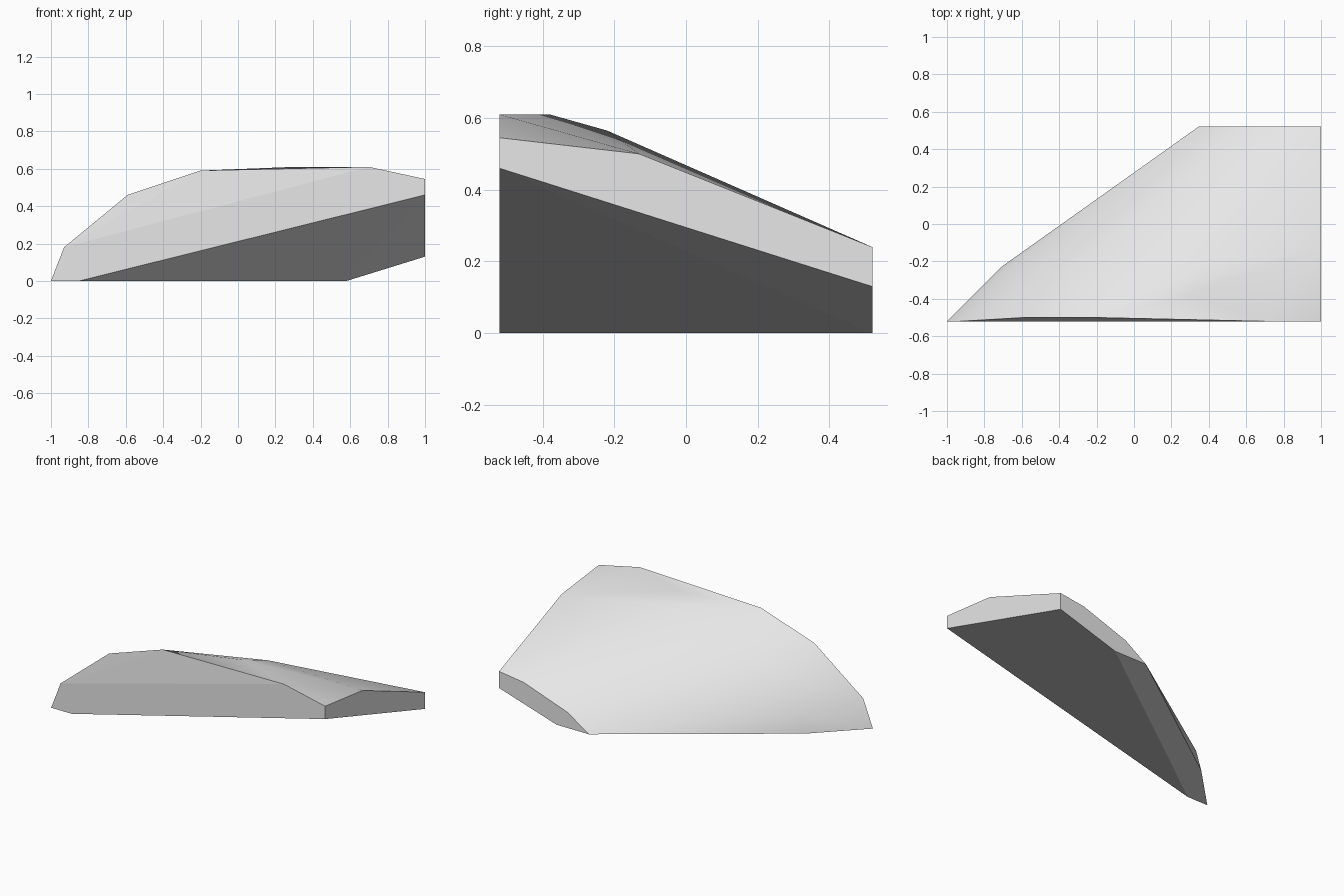
import bpy
import bmesh
import math

cube = bpy.data.objects.get("Cube")
if cube:
    bpy.data.objects.remove(cube, do_unlink=True)


def make_material(name, rgb):
    mat = bpy.data.materials.new(name)
    mat.use_nodes = True
    mat.diffuse_color = (*rgb, 1)
    mat.node_tree.nodes["Principled BSDF"].inputs["Base Color"].default_value = (*rgb, 1)
    return mat


HALF = 0.52  # half depth

# Cross-section ribs from front to back, each running from the low side to the tall end
front_rib = [(-1, -HALF, 0), (-0.93, -HALF, 0.18), (-0.59, -0.5, 0.46),
             (-0.2, -0.5, 0.59), (0.7, -HALF, 0.61), (1, -HALF, 0.545)]
crown = [(0.3, -0.38, 0.61)]
middle_rib = [(-0.71, -0.23, 0), (-0.67, -0.23, 0.12), (-0.37, -0.23, 0.385),
              (0.37, -0.22, 0.565), (1, -0.13, 0.5)]
back_rib = [(0.345, HALF, 0), (0.5, HALF, 0.103), (0.82, HALF, 0.215), (1, HALF, 0.24)]

# Corners of the sloping underside
underside = [(-0.85, -HALF, 0), (1, -HALF, 0.46), (1, HALF, 0.13), (0.58, HALF, 0)]

# Skin the ribs into one closed convex shell
bm = bmesh.new()
for point in front_rib + crown + middle_rib + back_rib + underside:
    bm.verts.new(point)
hull = bmesh.ops.convex_hull(bm, input=bm.verts)
loose = {g for g in hull["geom_interior"] + hull["geom_unused"]
         if isinstance(g, bmesh.types.BMVert)}
bmesh.ops.delete(bm, geom=list(loose), context='VERTS')
bmesh.ops.dissolve_limit(bm, angle_limit=math.radians(0.5), verts=bm.verts, edges=bm.edges)
bmesh.ops.recalc_face_normals(bm, faces=bm.faces)

# Smooth curved top, flat cut ends and underside
for face in bm.faces:
    n = face.normal
    face.smooth = n.y > -0.9 and n.y < 0.99 and n.x < 0.99 and n.z > -0.05
for edge in bm.edges:
    edge.smooth = all(f.smooth for f in edge.link_faces)

mesh = bpy.data.meshes.new("curved_shell")
bm.to_mesh(mesh)
bm.free()
mesh.materials.append(make_material("light grey", (0.8, 0.8, 0.8)))
shell = bpy.data.objects.new("curved_shell", mesh)
bpy.context.collection.objects.link(shell)
